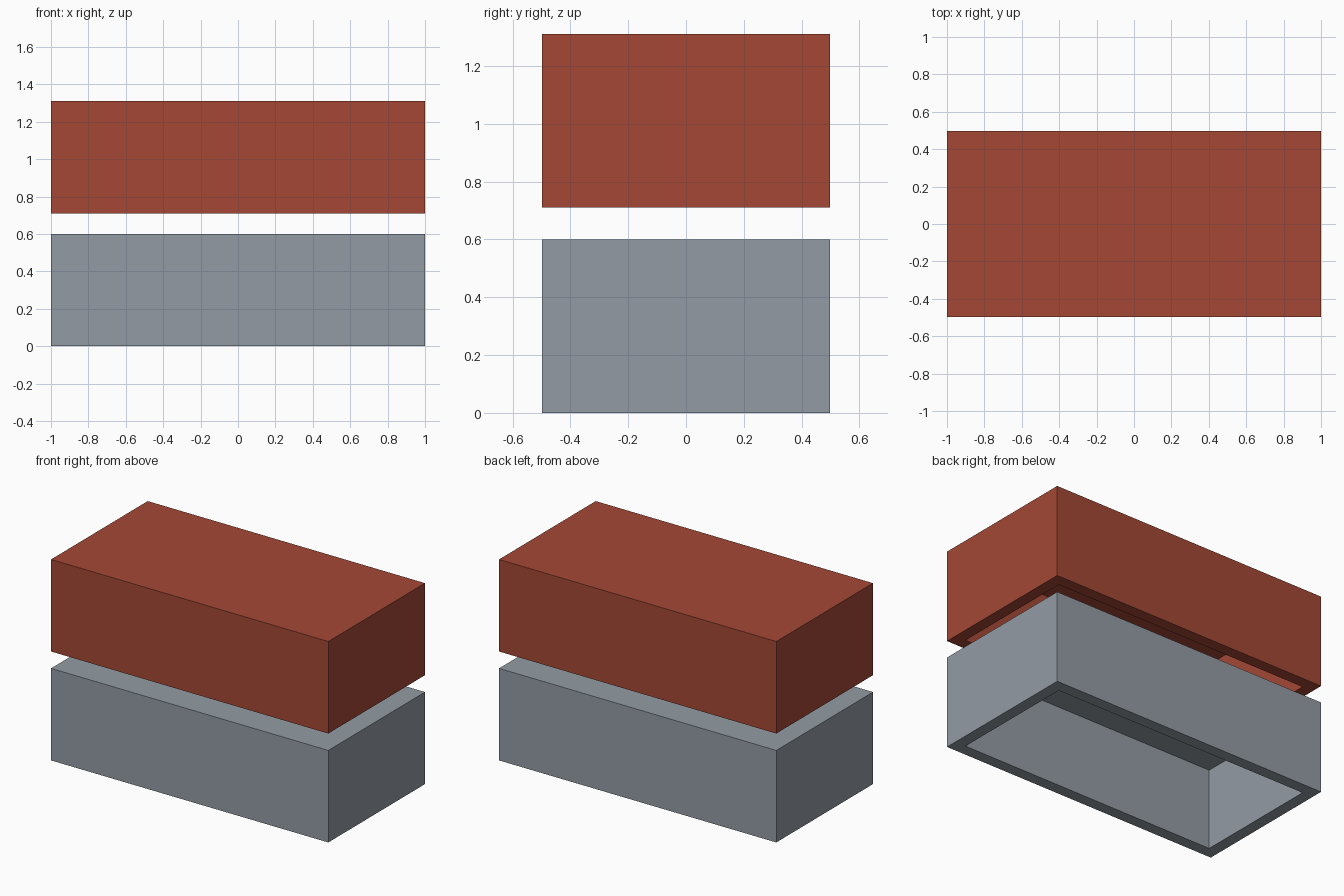
import bpy
import bmesh
from mathutils import Matrix, Vector

default = bpy.data.objects.get("Cube")
if default:
    bpy.data.objects.remove(default, do_unlink=True)

LENGTH, DEPTH, HEIGHT = 2.0, 0.996, 0.6
WALL = 0.076


def make_material(name, rgb):
    mat = bpy.data.materials.new(name)
    mat.use_nodes = True
    color = (*rgb, 1.0)
    mat.diffuse_color = color
    mat.node_tree.nodes["Principled BSDF"].inputs["Base Color"].default_value = color
    return mat


def hollow_block(name, base_z, mat):
    """Box with a closed top and a cavity open at the bottom."""
    bm = bmesh.new()
    bmesh.ops.create_cube(bm, size=1.0, matrix=Matrix.Diagonal((LENGTH, DEPTH, HEIGHT, 1)))
    bmesh.ops.translate(bm, verts=bm.verts, vec=Vector((0, 0, HEIGHT / 2)))
    # Inset the underside to leave a rim, then push the middle up to form the cavity
    bm.normal_update()
    bottom = min(bm.faces, key=lambda f: f.calc_center_median().z)
    bmesh.ops.inset_region(bm, faces=[bottom], thickness=WALL, use_even_offset=True)
    cavity = bmesh.ops.extrude_discrete_faces(bm, faces=[bottom])["faces"][0]
    bmesh.ops.translate(bm, verts=cavity.verts, vec=Vector((0, 0, HEIGHT - WALL)))
    bmesh.ops.recalc_face_normals(bm, faces=bm.faces)
    mesh = bpy.data.meshes.new(name)
    bm.to_mesh(mesh)
    bm.free()
    mesh.materials.append(mat)
    obj = bpy.data.objects.new(name, mesh)
    obj.location.z = base_z
    bpy.context.collection.objects.link(obj)
    return obj


# Lower grey block and the red block floating above it
hollow_block("lower_block", 0.0, make_material("slate grey", (0.29, 0.33, 0.37)))
hollow_block("upper_block", 0.71, make_material("brick red", (0.37, 0.064, 0.036)))
